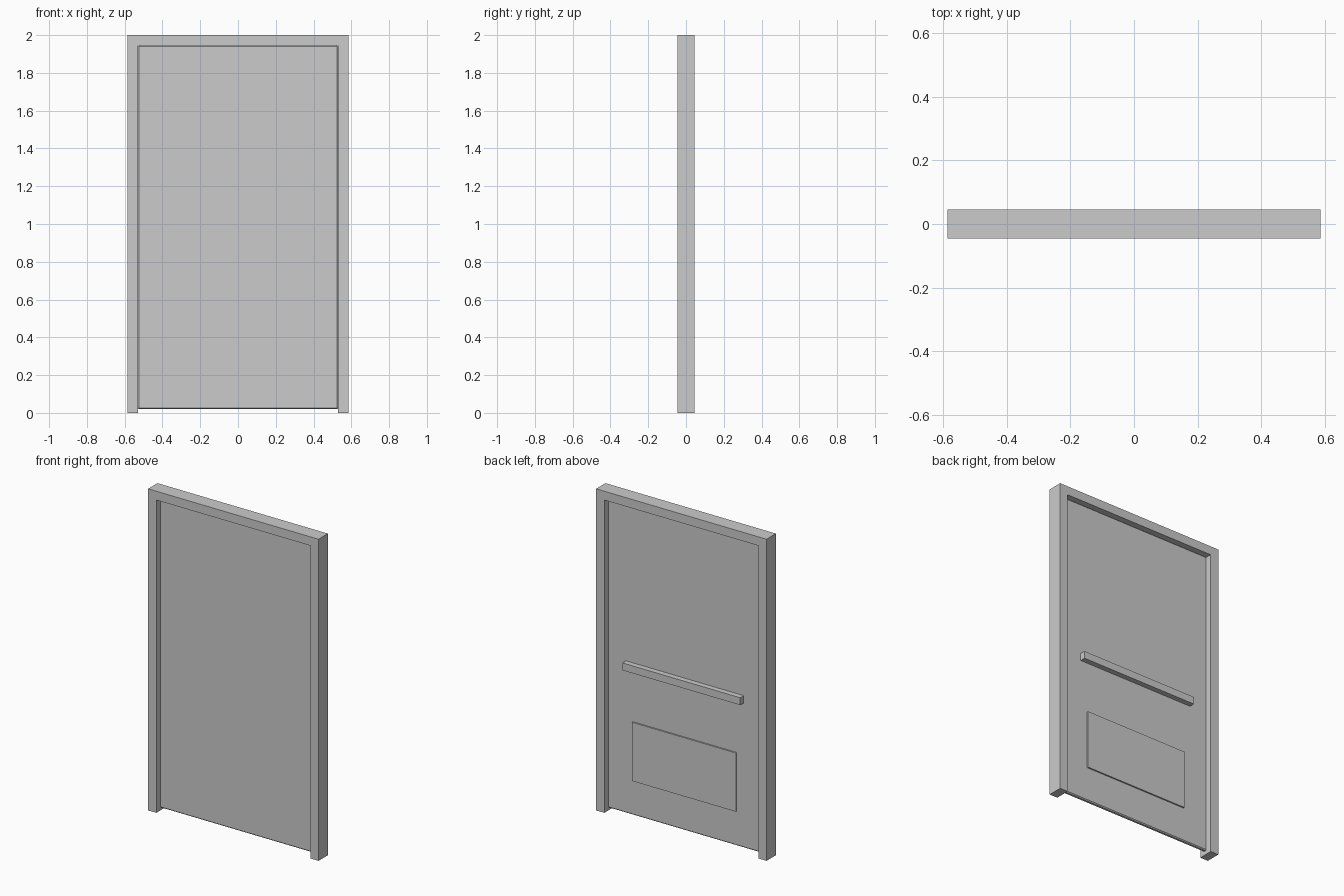
import bpy, bmesh

if "Cube" in bpy.data.objects:
    bpy.data.objects.remove(bpy.data.objects["Cube"])

W, H, D = 0.586, 2.0, 0.046        # frame half width, height, half depth
IN, TOP = 0.53, 1.945              # opening half width and head height
LEAF = 0.012                       # leaf half thickness


def extrude_profile(name, points, y0, y1):
    """Extrude an x/z outline from y0 to y1 into a solid."""
    bm = bmesh.new()
    face = bm.faces.new([bm.verts.new((x, y0, z)) for x, z in points])
    new = bmesh.ops.extrude_face_region(bm, geom=[face])["geom"]
    verts = [v for v in new if isinstance(v, bmesh.types.BMVert)]
    bmesh.ops.translate(bm, verts=verts, vec=(0, y1 - y0, 0))
    bmesh.ops.recalc_face_normals(bm, faces=bm.faces)
    mesh = bpy.data.meshes.new(name)
    bm.to_mesh(mesh)
    bm.free()
    obj = bpy.data.objects.new(name, mesh)
    bpy.context.collection.objects.link(obj)
    return obj


def panel(name, half_w, z0, z1, y0, y1):
    """Box centred on x."""
    outline = [(-half_w, z0), (half_w, z0), (half_w, z1), (-half_w, z1)]
    return extrude_profile(name, outline, y0, y1)


# Frame: two jambs and a head as one U-shaped profile
left = [(-IN, TOP), (-IN, 0), (-W, 0), (-W, H)]
right = [(-x, z) for x, z in reversed(left)]
extrude_profile("door_frame", left + right, -D, D)

# Leaf: recessed slab with a fine chamfer, clear of the floor
leaf = panel("door_leaf", IN, 0.02, TOP, -LEAF, LEAF)
chamfer = leaf.modifiers.new("chamfer", 'BEVEL')
chamfer.width = 0.006
chamfer.segments = 1

# Push bar and kick plate on the back
panel("push_bar", 0.405, 0.92, 0.966, LEAF, D)
panel("kick_plate", 0.357, 0.235, 0.60, LEAF, LEAF + 0.009)
